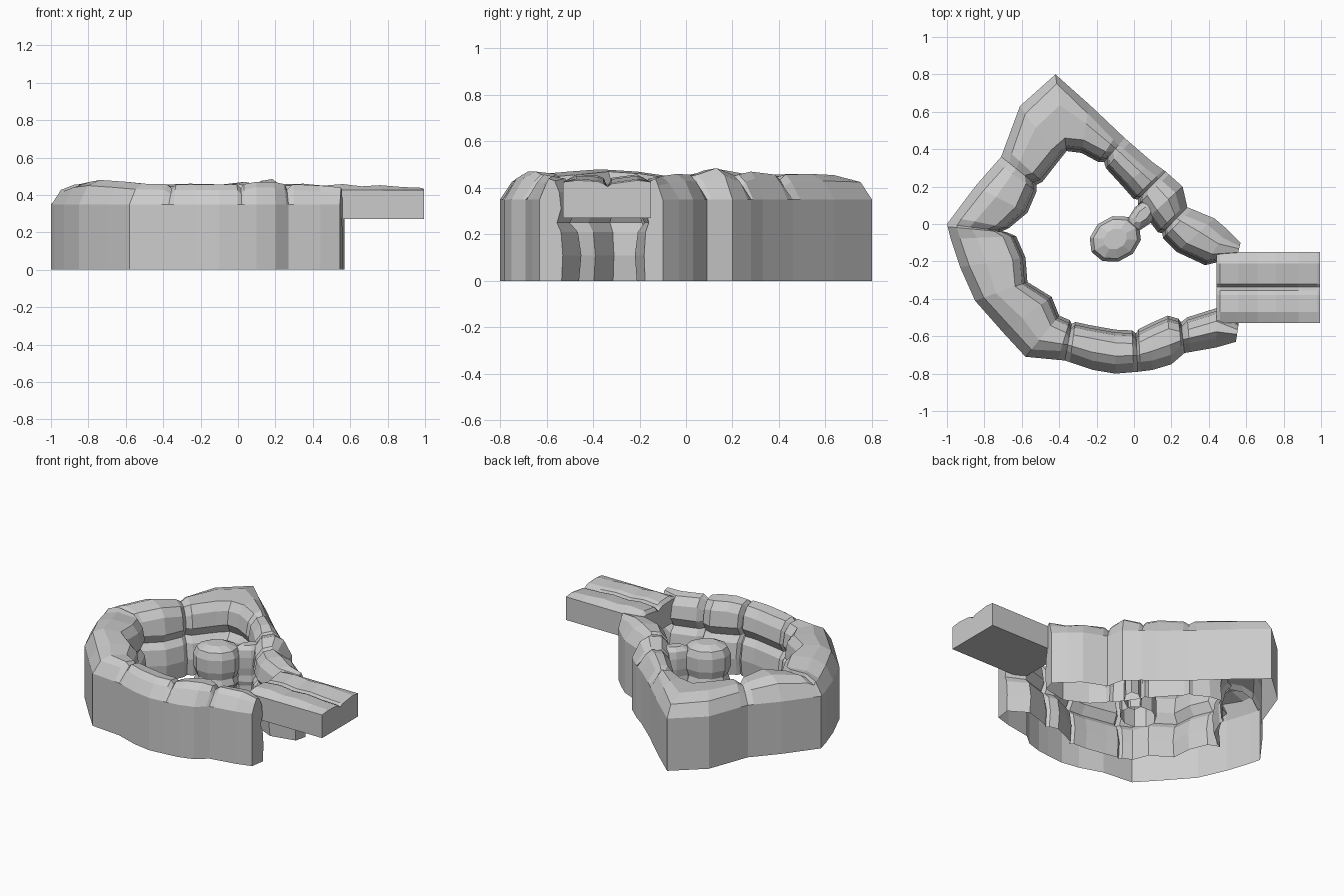
import bpy, bmesh, math
from mathutils import Vector

if "Cube" in bpy.data.objects:
    bpy.data.objects.remove(bpy.data.objects["Cube"])


def make(name, rings, closed, caps):
    """Skin a list of rings of points with flat faces."""
    bm = bmesh.new()
    vs = [[bm.verts.new(p) for p in r] for r in rings]
    n = len(rings[0])
    for a, b in zip(vs, vs[1:]):
        for j in range(n if closed else n - 1):
            k = (j + 1) % n
            bm.faces.new((a[j], b[j], b[k], a[k]))
    for c in caps:
        bm.faces.new(vs[c])
    bmesh.ops.recalc_face_normals(bm, faces=bm.faces)
    me = bpy.data.meshes.new(name)
    bm.to_mesh(me)
    bm.free()
    ob = bpy.data.objects.new(name, me)
    bpy.context.collection.objects.link(ob)
    return ob


# Rock wall stations: outer x, y, inner x, y, crest height (low crest = crack)
stations = [
    (.545, -.63, .56, -.53, .44), (.44, -.66, .44, -.45, .45),
    (.27, -.69, .25, -.51, .43), (.2, -.75, .18, -.49, .47),
    (.1, -.78, .09, -.53, .47), (.02, -.79, .01, -.57, .435),
    (-.1, -.8, -.1, -.565, .455), (-.22, -.78, -.24, -.54, .455),
    (-.37, -.73, -.33, -.52, .435), (-.58, -.71, -.40, -.49, .46),
    (-.7, -.58, -.44, -.39, .47), (-.85, -.41, -.57, -.31, .48),
    (-.93, -.23, -.58, -.18, .47), (-.98, -.08, -.63, -.065, .45),
    (-1, 0, -.69, -.04, .435), (-.85, .2, -.57, .06, .48),
    (-.71, .36, -.51, .2, .435), (-.61, .63, -.40, .34, .46),
    (-.42, .8, -.36, .39, .455), (-.24, .64, -.28, .38, .46),
    (-.05, .46, -.17, .32, .435), (.1, .33, -.06, .2, .47),
    (.17, .28, .01, .12, .435), (.26, .2, .07, .03, .485),
    (.285, .09, .14, -.06, .435), (.43, .03, .23, -.15, .46),
    (.50, -.03, .38, -.22, .45), (.57, -.1, .55, -.18, .44)]


def section(s, pinch=0.0):
    o, i, t = Vector(s[:2]), Vector(s[2:4]), s[4]
    w = (i - o).length
    d = (i - o) / w
    k = min(1, w / .2)
    prof = [(0, 0), (0, .35), (.05 * k + pinch * .2, t - .03), (.4 * w, t),
            (w - .07 * k - pinch, t - .01), (w - .03 * k - pinch, t - .06),
            (w - .015 * k - pinch, .31), (w - .05 * k - pinch, .25),
            (w - .015 * k - pinch, .21), (w - pinch * .6, .11),
            (w - .01 * k - pinch * .6, 0)]
    return [(*(o + d * u), z) for u, z in prof]


rings = []
for n, s in enumerate(stations):
    if s[4] < .44:
        # a narrow crack between two boulders
        for other, f in ((stations[n - 1], .18), (None, 0), (stations[n + 1], .18)):
            if other is None:
                rings.append(section(s, .025))
            else:
                m = [a + (b - a) * f for a, b in zip(s, other)]
                rings.append(section(m[:4] + [.457]))
    else:
        rings.append(section(s))
make("rock_wall", rings, False, (0, -1))


# Lintel slab over the entrance, two rocky rows with a seam between
def slab(x, dz):
    prof = [(-.53, .27), (-.53, .425), (-.47, .44 + dz), (-.38, .435 + dz),
            (-.355, .425 + dz), (-.338, .405), (-.32, .425 + dz),
            (-.21, .44 + dz), (-.15, .425), (-.15, .27)]
    return [(x, y, z) for y, z in prof]


make("entrance_lintel", [slab(x, dz) for x, dz in (
    (.44, -.01), (.46, .01), (.56, .018), (.66, .006), (.76, .012),
    (.88, .002), (.98, -.002), (.995, -.008))], True, (0, -1))


# Faceted boulders open underneath, like the wall
def boulder(name, x, y, rx, ry, top, turn, sides):
    prof = [(.9, 0), (.92, .1), (.84, .17), (.98, .2), (.88, .24),
            (1, .29), (1, top - .07), (.86, top - .025), (.45, top)]
    out = []
    for r, z in prof:
        ring = []
        for j in range(sides):
            a = 2 * math.pi * j / sides
            p, q = rx * r * math.cos(a), ry * r * math.sin(a)
            ring.append((x + p * math.cos(turn) - q * math.sin(turn),
                         y + p * math.sin(turn) + q * math.cos(turn), z))
        out.append(ring)
    make(name, out, True, (-1,))


boulder("inner_boulder", -.10, -.08, .145, .12, .445, .5, 10)
boulder("boulder_neck", .05, .05, .12, .06, .43, .8, 8)
